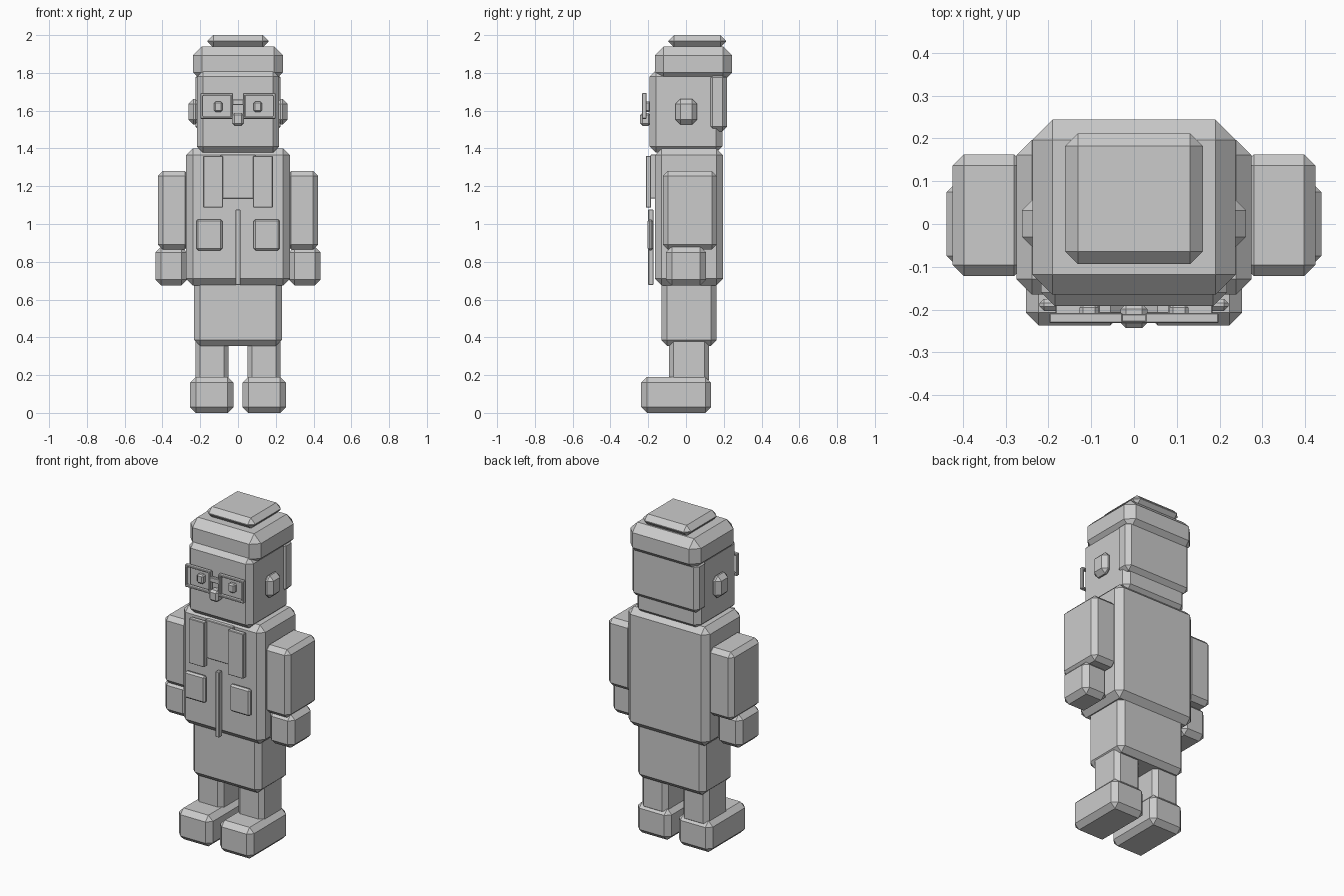
import bpy
import bmesh
from mathutils import Vector

cube = bpy.data.objects.get("Cube")
if cube:
    bpy.data.objects.remove(cube, do_unlink=True)

GREY = (0.6, 0.6, 0.6, 1)
grey = bpy.data.materials.new("light_grey")
grey.use_nodes = True
grey.diffuse_color = GREY
next(n for n in grey.node_tree.nodes
     if n.type == 'BSDF_PRINCIPLED').inputs["Base Color"].default_value = GREY


def block(name, x, y, z, bevel, rim=0):
    """Chamfered block from (low, high) ranges; rim > 0 opens it front to back as a frame."""
    low, high = Vector((x[0], y[0], z[0])), Vector((x[1], y[1], z[1]))
    centre, size = (low + high) / 2, high - low
    bm = bmesh.new()
    bmesh.ops.create_cube(bm, size=1)
    bmesh.ops.scale(bm, vec=size, verts=bm.verts)
    if rim:
        caps = [f for f in bm.faces if abs(f.normal.y) > 0.9]
        bmesh.ops.inset_individual(bm, faces=caps, thickness=rim)
        edges = [e for f in caps for e in f.edges]
        bmesh.ops.delete(bm, geom=caps, context='FACES_ONLY')
        bmesh.ops.bridge_loops(bm, edges=edges)
        bmesh.ops.recalc_face_normals(bm, faces=bm.faces)
    mesh = bpy.data.meshes.new(name)
    bm.to_mesh(mesh)
    bm.free()
    mesh.materials.append(grey)
    obj = bpy.data.objects.new(name, mesh)
    obj.location = centre
    bpy.context.collection.objects.link(obj)
    if bevel:
        chamfer = obj.modifiers.new("chamfer", 'BEVEL')
        chamfer.width = bevel
        chamfer.segments = 1
        chamfer.limit_method = 'ANGLE'
    return obj


def pair(name, x, *args, **kwargs):
    """The same block on both sides; x is given for the left (+x)."""
    block("left_" + name, x, *args, **kwargs)
    block("right_" + name, (-x[1], -x[0]), *args, **kwargs)


# Legs and feet
pair("shoe", (0.025, 0.253), (-0.237, 0.132), (0, 0.19), 0.03)
pair("leg", (0.05, 0.226), (-0.09, 0.122), (0.15, 0.42), 0.025)

# Body
block("trousers", (-0.232, 0.232), (-0.13, 0.162), (0.355, 0.72), 0.03)
block("jacket", (-0.275, 0.275), (-0.165, 0.197), (0.675, 1.4), 0.036)

# Arms
pair("sleeve", (0.255, 0.424), (-0.122, 0.163), (0.865, 1.28), 0.026)
pair("hand", (0.27, 0.438), (-0.105, 0.105), (0.675, 0.88), 0.03)

# Jacket details
block("shirt_front", (-0.092, 0.092), (-0.187, -0.16), (1.135, 1.367), 0.003)
pair("lapel", (0.08, 0.184), (-0.213, -0.184), (1.087, 1.36), 0.003)
block("zip", (-0.013, 0.013), (-0.2, -0.172), (0.678, 1.077), 0.003)
pair("pocket", (0.083, 0.221), (-0.203, -0.175), (0.86, 1.025), 0.01)

# Head
block("head", (-0.217, 0.217), (-0.192, 0.192), (1.378, 1.812), 0.032)
pair("ear", (0.2, 0.262), (-0.056, 0.058), (1.527, 1.662), 0.026)
block("nose", (-0.031, 0.031), (-0.243, -0.187), (1.52, 1.588), 0.012)
pair("eye", (0.083, 0.127), (-0.22, -0.187), (1.594, 1.648), 0.008)

# Hair
block("hair_cap", (-0.238, 0.238), (-0.165, 0.244), (1.755, 1.94), 0.047)
block("hair_back", (-0.226, 0.226), (0.115, 0.217), (1.49, 1.8), 0.025)
block("hair_top", (-0.161, 0.161), (-0.094, 0.212), (1.935, 2), 0.03)

# Glasses
pair("glasses_frame", (0.026, 0.198), (-0.232, -0.208), (1.557, 1.693), 0.003, rim=0.018)
block("glasses_bridge", (-0.031, 0.031), (-0.23, -0.21), (1.63, 1.66), 0.003)
